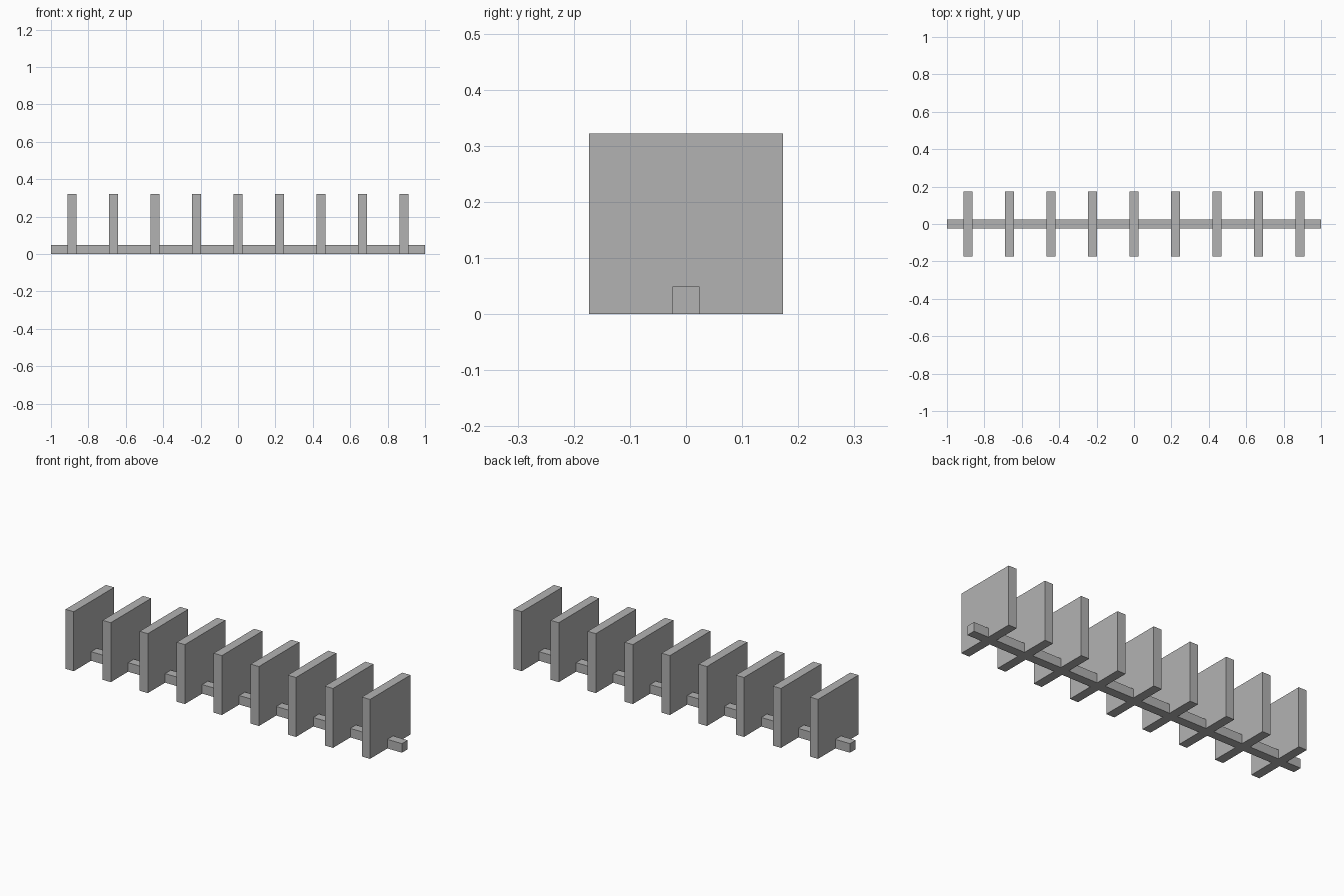
import bpy

# Remove the default cube
cube = bpy.data.objects.get("Cube")
if cube:
    bpy.data.objects.remove(cube, do_unlink=True)

# Single flat grey
GREY = (0.448, 0.448, 0.448, 1.0)
grey = bpy.data.materials.new("plain grey")
grey.use_nodes = True
grey.diffuse_color = GREY
grey.node_tree.nodes["Principled BSDF"].inputs["Base Color"].default_value = GREY


def box(name, x, size):
    """Box standing on the ground, centred on the given x."""
    bpy.ops.mesh.primitive_cube_add(size=1, location=(x, 0, size[2] / 2))
    obj = bpy.context.object
    obj.name = name
    obj.scale = size
    bpy.ops.object.transform_apply(location=False, rotation=False, scale=True)
    obj.data.materials.append(grey)
    return obj


# Long rail that ties the panels together
box("base_rail", 0, (2.0, 0.049, 0.049))

# Evenly spaced upright panels
COUNT = 9
SPACING = 0.222
for i in range(COUNT):
    x = (i - (COUNT - 1) / 2) * SPACING
    box(f"divider_panel_{i + 1}", x, (0.049, 0.346, 0.322))
